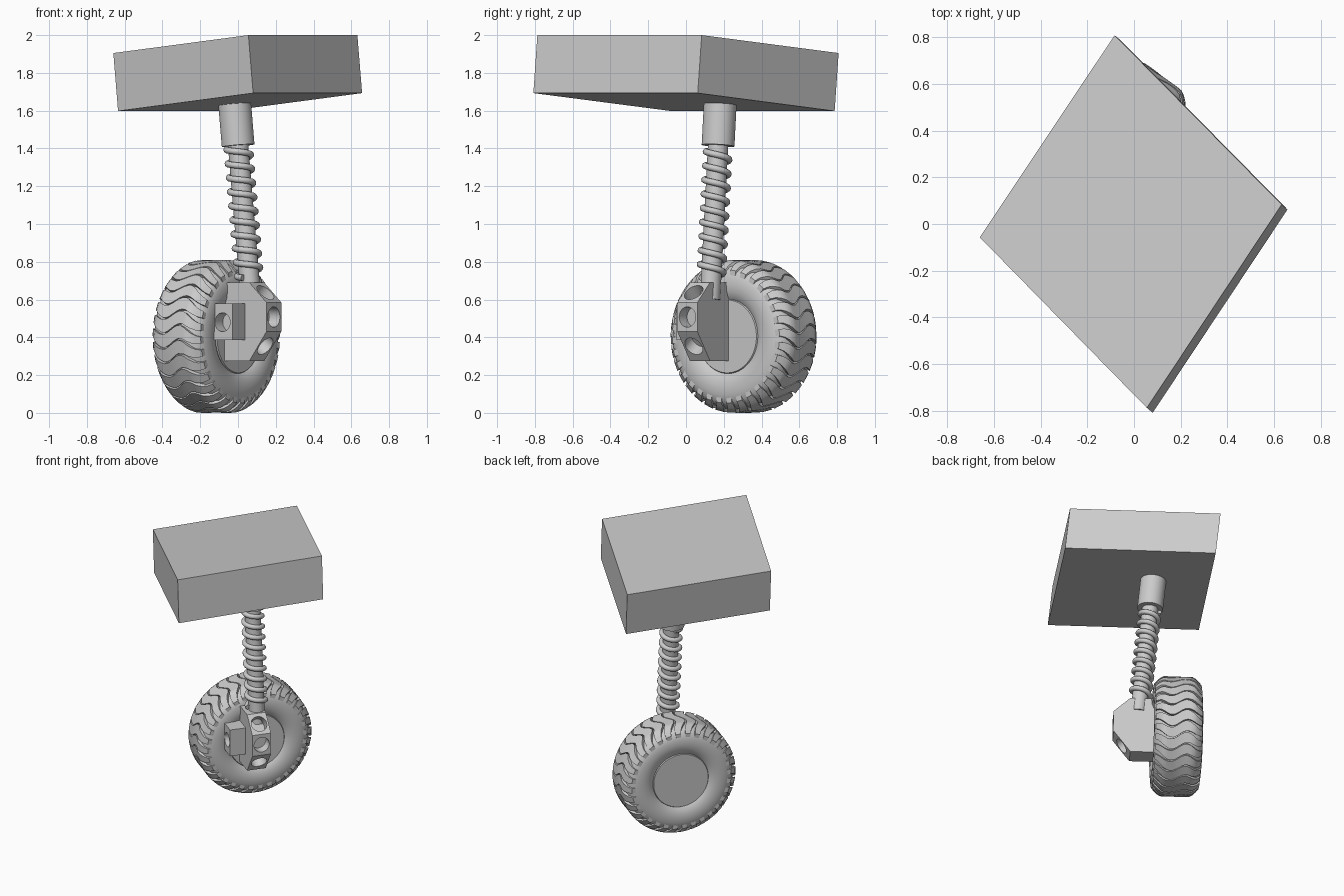
import bpy, bmesh
from math import sin, cos, pi, tau, radians
from mathutils import Matrix, Vector

if "Cube" in bpy.data.objects:
    bpy.data.objects.remove(bpy.data.objects["Cube"])

grey = bpy.data.materials.new("plain grey")
grey.use_nodes = True
grey.diffuse_color = (0.6, 0.6, 0.6, 1)
grey.node_tree.nodes["Principled BSDF"].inputs["Base Color"].default_value = (0.6, 0.6, 0.6, 1)

# Wheel frame: local x is the axle pointing to the bracket side, z is up
YAW = radians(-36.5)
FRAME = Matrix.Translation((-0.115, 0.305, 0)) @ Matrix.Rotation(YAW, 4, 'Z')
R = 0.405
HUB = FRAME @ Matrix.Translation((0, 0, R))


def add(name, bm, matrix=None, smooth=None):
    if matrix:
        bm.transform(matrix)
    bmesh.ops.recalc_face_normals(bm, faces=bm.faces)
    mesh = bpy.data.meshes.new(name)
    bm.to_mesh(mesh)
    bm.free()
    mesh.materials.append(grey)
    ob = bpy.data.objects.new(name, mesh)
    bpy.context.collection.objects.link(ob)
    if smooth:
        select(ob)
        bpy.ops.object.shade_smooth_by_angle(angle=radians(smooth))
    return ob


def select(ob):
    bpy.ops.object.select_all(action='DESELECT')
    ob.select_set(True)
    bpy.context.view_layer.objects.active = ob


def prism(outline, depth):
    """Extrude a closed outline along the depth vector."""
    bm = bmesh.new()
    face = bm.faces.new([bm.verts.new(p) for p in outline])
    ext = bmesh.ops.extrude_face_region(bm, geom=[face])["geom"]
    moved = [v for v in ext if isinstance(v, bmesh.types.BMVert)]
    bmesh.ops.translate(bm, verts=moved, vec=depth)
    return bm


def rod(name, start, end, radius, sides=40):
    start, end = Vector(start), Vector(end)
    bm = bmesh.new()
    bmesh.ops.create_cone(bm, cap_ends=True, segments=sides, radius1=radius,
                          radius2=radius, depth=(end - start).length)
    turn = (end - start).to_track_quat('Z', 'Y').to_matrix().to_4x4()
    return add(name, bm, Matrix.Translation((start + end) / 2) @ turn, 40)


def drill(ob, centre, normal, radius, depth):
    """Cut a round blind hole into ob."""
    centre, normal = Vector(centre), Vector(normal).normalized()
    ends = [FRAME @ (centre + normal * d) for d in (-depth, 0.05)]
    cutter = rod("hole_cutter", *ends, radius, 32)
    mod = ob.modifiers.new("hole", 'BOOLEAN')
    mod.object, mod.operation, mod.solver = cutter, 'DIFFERENCE', 'EXACT'
    select(ob)
    bpy.ops.object.modifier_apply(modifier=mod.name)
    bpy.data.objects.remove(cutter)


# Slanted base block
top = [Vector(p) for p in ((0.055, -0.787, 2), (0.632, 0.083, 2),
                           (-0.083, 0.808, 1.905), (-0.66, -0.057, 1.905))]
add("base_block", prism(top, Vector((0.025, -0.021, -0.307))))

# Tyre carcass with flat hub caps, as a lathe profile of (half width, radius)
half = [(0.147, 0), (0.147, 0.193), (0.14, 0.197), (0.15, 0.21), (0.162, 0.24), (0.166, 0.275),
        (0.163, 0.31), (0.152, 0.345), (0.13, 0.37), (0.09, 0.385)]
profile = half + [(-x, r) for x, r in reversed(half)]
bm = bmesh.new()
verts = [bm.verts.new((x, 0, r)) for x, r in profile]
edges = [bm.edges.new(pair) for pair in zip(verts, verts[1:])]
bmesh.ops.spin(bm, geom=verts + edges, cent=(0, 0, 0), axis=(1, 0, 0), angle=tau, steps=96)
bmesh.ops.remove_doubles(bm, verts=bm.verts, dist=0.0005)
add("tyre", bm, HUB, 35)

# Wavy tread lugs, wide in the middle and narrow at the shoulders
LUGS, STEPS = 32, 16
bm = bmesh.new()
for i in range(LUGS):
    rings = []
    for j in range(STEPS + 1):
        t = 2 * j / STEPS - 1
        x = 0.158 * t
        outer = R - 0.052 * max(0, (abs(t) - 0.6) / 0.4) ** 1.5
        middle = tau * i / LUGS + 0.06 * sin(pi * 1.5 * t)
        width = tau / LUGS * (0.46 - 0.2 * t * t)
        rings.append([bm.verts.new((x, r * sin(a), r * cos(a))) for r, a in (
            (outer - 0.035, middle - width), (outer, middle - width),
            (outer, middle + width), (outer - 0.035, middle + width))])
    for p, q in zip(rings, rings[1:]):
        for k in range(4):
            bm.faces.new((p[k], p[k - 1], q[k - 1], q[k]))
    bm.faces.new(rings[0])
    bm.faces.new(rings[-1])
add("tread_lugs", bm, HUB, 35)

# Axle bracket: chamfered plate with three holes along its outer edge
Y0, Y1 = -0.124, 0.008
YM = (Y0 + Y1) / 2
outline = [(0.14, 0.275), (0.31, 0.275), (0.422, 0.43), (0.422, 0.585), (0.31, 0.69), (0.14, 0.69)]
bracket = add("axle_bracket", prism([(x, Y0, z) for x, z in outline], Vector((0, Y1 - Y0, 0))), FRAME)
for (xa, za), (xb, zb) in list(zip(outline, outline[1:]))[1:4]:
    drill(bracket, ((xa + xb) / 2, YM, (za + zb) / 2), (zb - za, 0, xa - xb), 0.054, 0.07)

# Side lug with a socket
lug = add("side_lug", prism([(x, -0.235, z) for x, z in ((0.14, 0.385), (0.28, 0.385), (0.28, 0.58), (0.14, 0.58))],
                            Vector((0, 0.13, 0))), FRAME)
drill(lug, (0.215, -0.235, 0.48), (0, -1, 0), 0.05, 0.07)

# Strut and upper sleeve on the tilted axis
SLOPE = Vector((-0.083, 0.052, 1))
FOOT = Vector((0.061, 0.132, 0.69))


def on_axis(z):
    return FOOT + SLOPE * (z - FOOT.z)


rod("strut_rod", on_axis(0.6), on_axis(1.5), 0.054)
rod("upper_sleeve", on_axis(1.415), on_axis(1.66), 0.087)

# Coil spring
TURNS, PER = 9.25, 28
curve = bpy.data.curves.new("coil_spring", 'CURVE')
curve.dimensions = '3D'
curve.bevel_depth, curve.bevel_resolution, curve.use_fill_caps = 0.017, 3, True
spline = curve.splines.new('POLY')
count = int(TURNS * PER)
spline.points.add(count)
tilt = SLOPE.to_track_quat('Z', 'Y')
for i, point in enumerate(spline.points):
    a = -tau * i / PER
    p = on_axis(0.715 + 0.69 * i / count) + tilt @ Vector((0.063 * cos(a), 0.063 * sin(a), 0))
    point.co = (*p, 1)
curve.materials.append(grey)
spring = bpy.data.objects.new("coil_spring", curve)
bpy.context.collection.objects.link(spring)
select(spring)
bpy.ops.object.convert(target='MESH')
bpy.ops.object.shade_smooth_by_angle(angle=radians(40))
